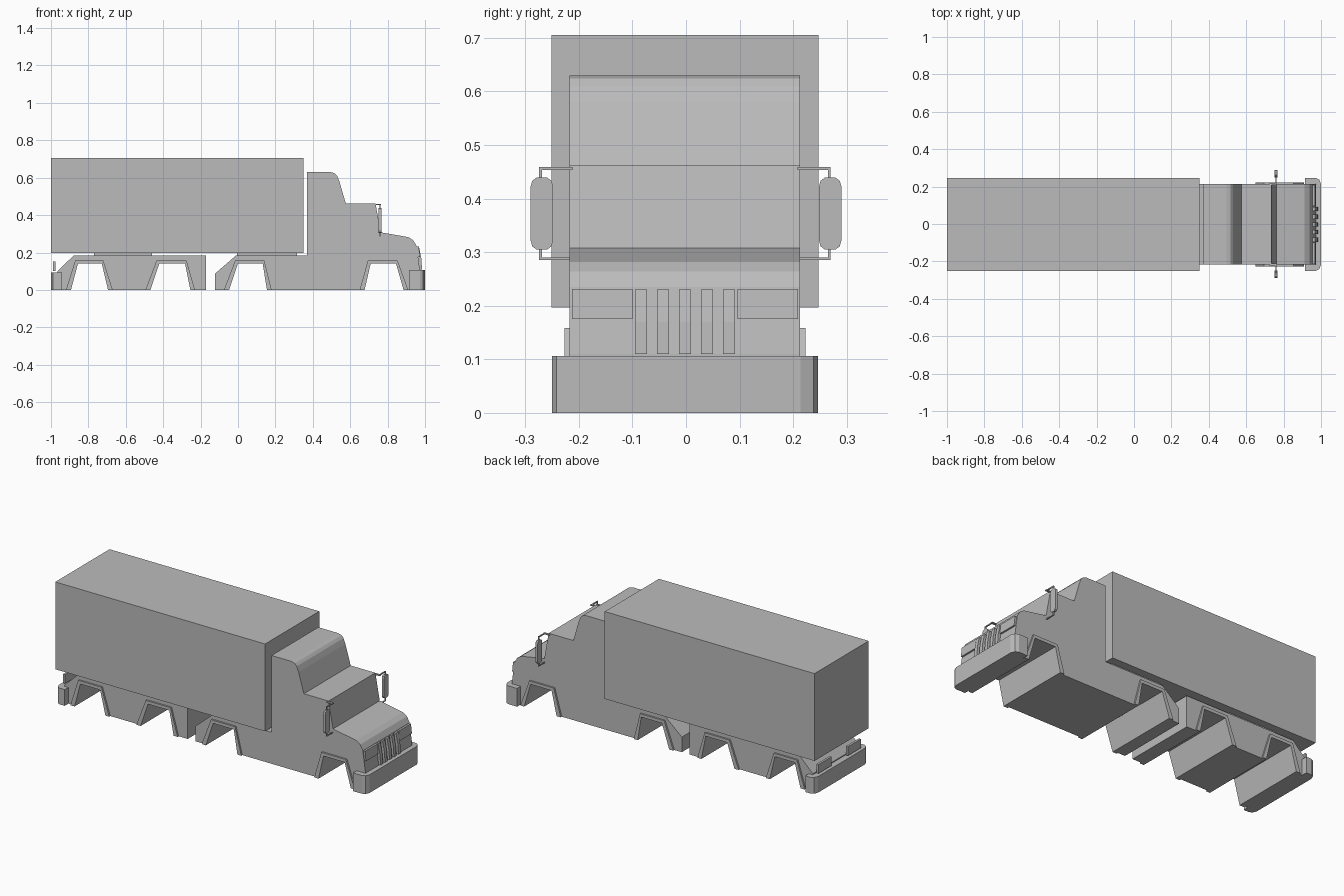
import bpy, bmesh
from mathutils import Vector

cube = bpy.data.objects.get("Cube")
if cube:
    bpy.data.objects.remove(cube)

grey = bpy.data.materials.new("plain grey")
grey.use_nodes = True
grey.diffuse_color = (0.5, 0.5, 0.5, 1)
grey.node_tree.nodes["Principled BSDF"].inputs["Base Color"].default_value = (0.5, 0.5, 0.5, 1)

MID = -0.002  # centre line of the truck body in y


def prism(name, points, low, high, axis="y"):
    """Extrude an outline: (x, z) along y, (x, y) along z, or (y, z) along x."""
    place = {"y": lambda a, b: (a, low, b),
             "z": lambda a, b: (a, b, low),
             "x": lambda a, b: (low, a, b)}[axis]
    step = Vector([(high - low) * (axis == k) for k in "xyz"])
    bm = bmesh.new()
    face = bm.faces.new([bm.verts.new(place(a, b)) for a, b in points])
    ext = bmesh.ops.extrude_face_region(bm, geom=[face])
    bmesh.ops.translate(bm, vec=step,
                        verts=[v for v in ext["geom"] if isinstance(v, bmesh.types.BMVert)])
    bmesh.ops.recalc_face_normals(bm, faces=bm.faces)
    mesh = bpy.data.meshes.new(name)
    bm.to_mesh(mesh)
    bm.free()
    mesh.materials.append(grey)
    obj = bpy.data.objects.new(name, mesh)
    bpy.context.collection.objects.link(obj)
    return obj


def box(name, x0, x1, y0, y1, z0, z1):
    return prism(name, [(x0, z0), (x1, z0), (x1, z1), (x0, z1)], y0, y1)


# Wheel arches: x of outer foot, outer shoulder, outer shoulder, outer foot
ARCHES = {
    "trailer_rear_arch": (-0.92, -0.87, -0.72, -0.67),
    "trailer_front_arch": (-0.495, -0.435, -0.275, -0.23),
    "tractor_rear_arch": (-0.075, -0.015, 0.14, 0.18),
    "tractor_front_arch": (0.65, 0.695, 0.853, 0.91),
}


def arch_inner(name):
    a, b, c, d = ARCHES[name]
    return [(a + 0.027, 0), (b + 0.014, 0.14), (c - 0.008, 0.14), (d - 0.025, 0)]


for name, (a, b, c, d) in ARCHES.items():
    ring = [(a, 0), (b, 0.158), (c, 0.158), (d, 0)] + arch_inner(name)[::-1]
    for side, s in (("near", -1), ("far", 1)):
        prism(name + "_flare_" + side, ring, MID + s * 0.2, MID + s * 0.225)

# Tractor body with cab, stepped hood and chassis
cab_top = [(0.975, 0), (0.972, 0.11), (0.955, 0.235), (0.938, 0.264), (0.912, 0.282),
           (0.763, 0.308), (0.735, 0.463), (0.576, 0.463), (0.542, 0.58),
           (0.53, 0.61), (0.517, 0.624), (0.495, 0.63), (0.368, 0.63),
           (0.368, 0.183), (-0.012, 0.183), (-0.122, 0.088), (-0.122, 0)]
prism("tractor_body", cab_top + arch_inner("tractor_rear_arch")
      + arch_inner("tractor_front_arch"), MID - 0.215, MID + 0.215)

# Trailer chassis and cargo box
prism("trailer_chassis", [(-0.172, 0), (-0.172, 0.183), (-0.88, 0.183), (-0.965, 0.1), (-0.965, 0)]
      + arch_inner("trailer_rear_arch") + arch_inner("trailer_front_arch"),
      MID - 0.215, MID + 0.215)
box("cargo_box", -1, 0.35, MID - 0.249, MID + 0.249, 0.197, 0.705)
box("tractor_coupling_plate", -0.005, 0.315, -0.2, 0.2, 0.18, 0.199)
box("trailer_coupling_plate", -0.77, -0.46, -0.2, 0.2, 0.18, 0.199)

# Bumpers with bevelled corners
for name, s, start, height in (("front_bumper", 1, 0.915, 0.106),
                               ("rear_bumper", -1, 0.94, 0.094)):
    half = [(start, 0.248), (0.972, 0.248), (0.99, 0.24), (1.0, 0.216)]
    plan = half + [(x, -y) for x, y in half[::-1]]
    prism(name, [(s * x, y + MID) for x, y in plan], 0, height, "z")

# Grille slats following the sloped nose
for i in range(5):
    y = MID + (i - 2) * 0.041
    prism(f"grille_slat_{i + 1}", [(0.95, 0.11), (0.984, 0.11), (0.98, 0.17),
                                   (0.968, 0.23), (0.95, 0.23)], y - 0.011, y + 0.011)

for side, s in (("near", -1), ("far", 1)):
    # Lights at both ends
    prism("headlight_" + side, [(0.945, 0.175), (0.973, 0.175), (0.967, 0.231), (0.945, 0.231)],
          MID + s * 0.098, MID + s * 0.211)
    box("tail_light_" + side, -0.988, -0.975, MID + s * 0.075, MID + s * 0.195, 0.1, 0.152)

    # Mirror bracket
    box("mirror_top_arm_" + side, 0.725, 0.765, MID + s * 0.21, MID + s * 0.222, 0.453, 0.459)
    box("mirror_top_rod_" + side, 0.757, 0.763, MID + s * 0.21, MID + s * 0.272, 0.453, 0.459)
    box("mirror_post_" + side, 0.757, 0.763, MID + s * 0.267, MID + s * 0.272, 0.285, 0.459)
    box("mirror_bottom_rod_" + side, 0.757, 0.763, MID + s * 0.21, MID + s * 0.272, 0.285, 0.29)

    # Mirror with clipped corners
    quarter = [(0.021, 0.05), (0.018, 0.061), (0.01, 0.067)]
    top = quarter + [(-y, z) for y, z in quarter[::-1]]
    outline = top + [(-y, -z) for y, z in top]
    prism("mirror_" + side, [(s * 0.269 + y, 0.372 + z) for y, z in outline],
          0.752, 0.766, "x")
